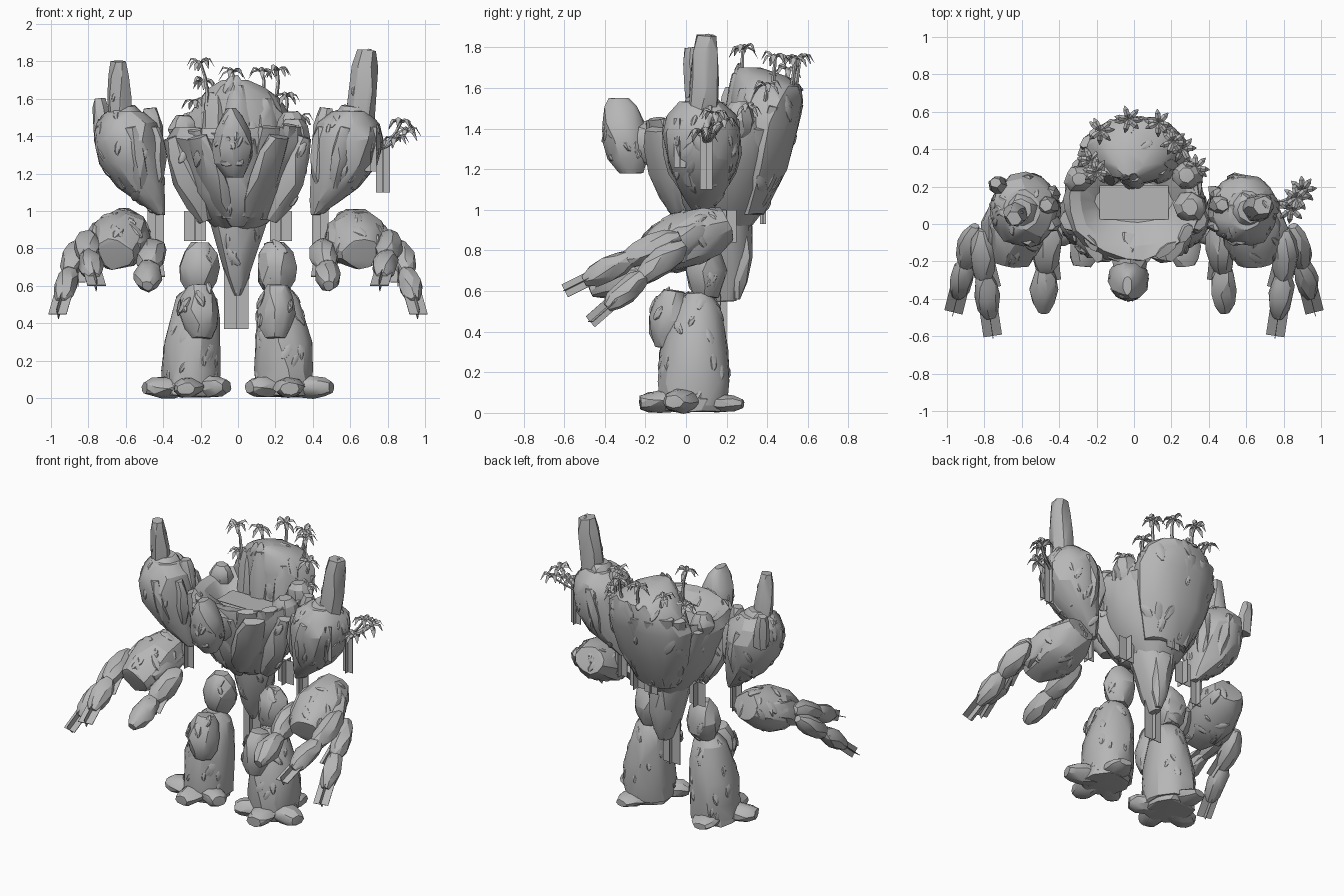
import bpy, bmesh, math, random
from mathutils import Vector, Matrix

if "Cube" in bpy.data.objects:
    bpy.data.objects.remove(bpy.data.objects["Cube"])

random.seed(7)


def material(name, col, alpha=1.0):
    m = bpy.data.materials.new(name)
    m.diffuse_color = (col, col, col, alpha)
    m.use_nodes = True
    m.node_tree.nodes["Principled BSDF"].inputs["Base Color"].default_value = m.diffuse_color
    return m


STONE = material("stone_grey", 0.47)
PLATE = material("hanging_grey", 0.47, 0.5)


def finish(name, bm, mat=STONE, smooth=True):
    bmesh.ops.recalc_face_normals(bm, faces=bm.faces)
    me = bpy.data.meshes.new(name)
    bm.to_mesh(me)
    bm.free()
    me.materials.append(mat)
    ob = bpy.data.objects.new(name, me)
    bpy.context.collection.objects.link(ob)
    if smooth:
        bpy.ops.object.select_all(action='DESELECT')
        ob.select_set(True)
        bpy.context.view_layer.objects.active = ob
        bpy.ops.object.shade_smooth_by_angle(angle=math.radians(24))
    return ob


def rock(name, rings, n=11, jit=0.1, hull=True, mat=None):
    """Rock from rings (z, cx, cy, rx, ry): a faceted hull or an open-topped loft."""
    bm = bmesh.new()
    loops = []
    for z, cx, cy, rx, ry in rings:
        off = random.random() if hull else 0
        loop = []
        for i in range(n):
            a = (i + off + random.uniform(-.2, .2)) * math.tau / n
            k = 1 + random.uniform(-jit, jit * .6)
            dz = random.uniform(-jit, jit) * min(rx, ry) * .6
            loop.append(bm.verts.new((cx + rx * k * math.cos(a), cy + ry * k * math.sin(a), z + dz)))
        loops.append(loop)
    if hull:
        bmesh.ops.convex_hull(bm, input=bm.verts)
        bmesh.ops.delete(bm, geom=[v for v in bm.verts if not v.link_faces], context='VERTS')
    else:
        for a, b in zip(loops, loops[1:]):
            for i in range(n):
                j = (i + 1) % n
                bm.faces.new((a[i], a[j], b[j], b[i]))
        bm.faces.new(loops[0])
        bm.faces.new(loops[-1])
    if mat:
        bm.transform(mat)
    return finish(name, bm)


def chunk(name, p0, p1, w, d, ends=(.5, .5), n=8, jit=.12):
    """Boulder stretched from p0 to p1, with end widths as fractions."""
    p0, p1 = Vector(p0), Vector(p1)
    v = p1 - p0
    L = v.length
    m = Matrix.Translation(p0) @ v.to_track_quat('Z', 'Y').to_matrix().to_4x4()
    prof = [(0, ends[0]), (.2, (ends[0] + 2) / 3), (.5, 1), (.8, (ends[1] + 2) / 3), (1, ends[1])]
    return rock(name, [(t * L, 0, 0, w * k, d * k) for t, k in prof], n, jit, True, m)


def crags(ob, count, size=.05):
    """Flat stone flakes scattered over a rock, standing slightly proud of it."""
    polys = [(p.center.copy(), p.normal.copy(), p.area) for p in ob.data.polygons]
    for c, nrm, _ in random.choices(polys, [p[2] for p in polys], k=count):
        t = (Vector((random.uniform(-.7, .7), random.uniform(-.7, .7), 1))).cross(nrm).cross(nrm).normalized()
        h = size * random.uniform(.6, 1.1)
        m = Matrix.Translation(c - nrm * .004) @ Matrix((t.cross(nrm), nrm, t)).transposed().to_4x4()
        rings = [(-h, 0, 0, h * .15, .003), (-h * .4, 0, 0, h * .5, .011), (h * .5, 0, 0, h * .45, .012),
                 (h, 0, 0, h * .15, .004)]
        rock(ob.name.split(".")[0] + "_flake", rings, 6, .2, True, m)


def hanging(name, p0, p1, w, d=.035):
    """Crossed thin sheets running from p0 to p1."""
    p0, p1 = Vector(p0), Vector(p1)
    v = p1 - p0
    m = Matrix.Translation((p0 + p1) / 2) @ v.to_track_quat('Z', 'Y').to_matrix().to_4x4()
    bm = bmesh.new()
    for sx, sy in ((w, .004), (.004, d)):
        bmesh.ops.create_cube(bm, matrix=m @ Matrix.Diagonal((sx, sy, v.length, 1)))
    finish(name, bm, PLATE, False)


def palm(name, base, top, size):
    base, top = Vector(base), Vector(top)
    bm = bmesh.new()
    # bent trunk
    loops = []
    for t in (0, .35, .7, 1):
        c = base.lerp(top, t) + Vector((.018 * math.sin(t * math.pi), 0, 0))
        r = .013 - .005 * t
        loops.append([bm.verts.new(c + Vector((r * math.cos(i * math.tau / 5), r * math.sin(i * math.tau / 5), 0)))
                      for i in range(5)])
    for a, b in zip(loops, loops[1:]):
        for i in range(5):
            bm.faces.new((a[i], a[(i + 1) % 5], b[(i + 1) % 5], b[i]))
    # drooping fronds
    for f in range(7):
        a = f * math.tau / 7 + random.uniform(-.3, .3)
        out, side = Vector((math.cos(a), math.sin(a), 0)), Vector((-math.sin(a), math.cos(a), 0))
        lift = random.uniform(-.1, .4)
        prev = None
        for t, h, w in ((0, 0, .06), (.35, .22 + lift * .4, .2), (.7, .08 + lift, .19), (1, -.5 + lift, .03)):
            c = top + out * t * size + Vector((0, 0, h * size))
            row = [bm.verts.new(c - side * w * size - Vector((0, 0, w * .6 * size))), bm.verts.new(c),
                   bm.verts.new(c + side * w * size - Vector((0, 0, w * .6 * size)))]
            if prev:
                for i in (0, 1):
                    bm.faces.new((prev[i], prev[i + 1], row[i + 1], row[i]))
            prev = row
    finish(name, bm, STONE, False)


# Torso: hollow bowl with a pool, back mound, ring of upright slabs
rock("torso_bowl", [(.86, 0, .2, .08, .08), (.97, 0, .15, .19, .22), (1.1, 0, .15, .28, .28), (1.25, 0, .15, .34, .32),
                    (1.38, 0, .14, .375, .35), (1.45, 0, .14, .36, .33), (1.43, 0, .13, .3, .26),
                    (1.34, 0, .12, .21, .11)], 22, .05, False)
bm = bmesh.new()
bmesh.ops.create_cube(bm, matrix=Matrix.Translation((0, .115, 1.37)) @ Matrix.Diagonal((.37, .18, .004, 1)))
finish("pool", bm, PLATE, False)
mound = rock("back_mound", [(.98, 0, .3, .16, .09), (1.2, 0, .36, .25, .14), (1.42, 0, .4, .3, .165),
                            (1.54, .01, .4, .27, .18), (1.61, .01, .4, .21, .17), (1.66, -.01, .36, .15, .13),
                            (1.7, -.02, .31, .07, .06)], 14, .08)
crags(mound, 30, .06)
for i in range(7):
    a = (i - 3) * .42
    c, s = math.sin(a), math.cos(a)
    chunk("back_slab", (.26 * c, .4 + .15 * s, 1.57 + random.uniform(-.06, .03)),
          (.14 * c, .3 + .09 * s, .97 + random.uniform(0, .1)), .075, .04, (.7, .4), 7)
for i in range(15):
    a = (i + .5) * math.tau / 15
    c, s = math.cos(a), math.sin(a)
    back = max(0, s)
    top = 1.43 + random.uniform(-.05, .03) + .08 * back ** 3
    low = .98 + random.uniform(-.03, .08)
    slab = chunk("torso_slab", (.345 * c, .14 + (.325 + .08 * back) * s, top),
                 (.17 * c, .15 + (.2 + .03 * back) * s, low), random.uniform(.075, .095), .04, (.7, .4), 7)
    crags(slab, 3, .04)
chunk("rim_boulder", (.3, .09, 1.31), (.3, .09, 1.49), .09, .09)
chunk("rim_boulder", (-.3, .24, 1.36), (-.29, .24, 1.51), .07, .08)
chunk("rim_boulder", (.29, .26, 1.35), (.28, .26, 1.53), .08, .09)
for x, y, z in ((0, .26, 1.67), (-.12, .29, 1.63), (.14, .3, 1.6)):
    chunk("mound_pillar", (x * 1.1, y - .02, 1.3), (x, y, z), .075, .06, (1, .6), 6)

# Chest slabs sloping to the waist, and the pelvis
for s in (-1, 1):
    crags(chunk("chest_slab", (s * .22, -.13, 1.4), (s * .06, -.03, .97), .12, .06, (.7, .35)), 5)
    crags(chunk("chest_side_slab", (s * .34, .02, 1.4), (s * .17, .06, .95), .09, .1, (.6, .4)), 4)
chunk("breast_slab", (-.02, -.13, 1.3), (0, .0, .92), .13, .07, (.7, .3))
pelvis = rock("pelvis", [(.55, 0, .2, .025, .05), (.66, 0, .19, .07, .1), (.8, 0, .19, .11, .13),
                         (.93, 0, .18, .15, .15), (1.0, 0, .18, .16, .15)], 9)
crags(pelvis, 10)
chunk("tail_stone", (0, .29, .98), (.01, .25, .56), .08, .06, (.6, .3))

# Head with brow, nose and jaw
head = rock("head", [(1.18, -.02, -.27, .05, .06), (1.25, -.03, -.29, .095, .1), (1.34, -.03, -.295, .115, .115),
                     (1.43, -.03, -.305, .095, .11), (1.51, -.03, -.32, .055, .085), (1.55, -.035, -.33, .025, .05)],
            10, .06)
crags(head, 8, .035)
chunk("neck", (-.02, -.08, 1.3), (-.03, -.26, 1.36), .11, .11, (1, .7))
chunk("nose", (-.03, -.385, 1.4), (-.03, -.4, 1.33), .022, .022, (.4, .8), 6)
for s in (-1, 1):
    chunk("brow", (-.03 + s * .01, -.4, 1.39), (-.03 + s * .09, -.345, 1.35), .02, .022, (.8, .5), 6)
chunk("jaw", (-.09, -.36, 1.26), (.03, -.36, 1.26), .028, .03, (.6, .6), 6)

for s in (-1, 1):
    # Shoulder egg leaning inward, with slabs and a domed crown
    egg = rock("shoulder", [(.98, s * .415, .08, .025, .04), (1.05, s * .465, .08, .08, .09),
                            (1.13, s * .525, .08, .125, .14), (1.25, s * .575, .08, .175, .18),
                            (1.38, s * .59, .075, .19, .2), (1.47, s * .59, .075, .165, .175),
                            (1.53, s * .6, .075, .1, .11)], 12, .07)
    crags(egg, 30)
    for i in range(6):
        a = (i + .5) * math.tau / 6
        c, q = math.cos(a), math.sin(a)
        chunk("shoulder_slab", (s * (.585 + .135 * c), .075 + .145 * q, 1.45),
              (s * (.53 + .09 * c), .08 + .1 * q, 1.12), .085, .055, (.6, .4), 7)
    chunk("crown_stone", (s * .6, .08, 1.4), (s * .61, .07, 1.56), .1, .11, (1, .6), 8)
    chunk("shoulder_inner_stone", (s * .45, .1, 1.34), (s * .47, .1, 1.55), .055, .06, (.8, .6), 6)

    # Forearm boulder
    crags(chunk("forearm", (s * .6, .2, .93), (s * .66, -.2, .77), .17, .145, (.6, .6), 12), 24)
    chunk("forearm_slab", (s * .71, .1, .92), (s * .77, -.14, .77), .085, .085, (.5, .6))
    chunk("forearm_slab", (s * .54, .12, .92), (s * .56, -.16, .8), .09, .09, (.5, .5))

    # Fingers and thumb, each a chain of two stones
    for name, pts, w in (("outer_finger", [(.85, -.01, .83), (.905, -.23, .66), (.945, -.39, .52)], .07),
                         ("inner_finger", [(.81, -.03, .87), (.8, -.3, .75), (.77, -.5, .65)], .075),
                         ("thumb", [(.44, -.01, .83), (.48, -.26, .69), (.485, -.47, .6)], .08)):
        p = [Vector((s * x, y, z)) for x, y, z in pts]
        chunk(name, p[0], p[1].lerp(p[0], .05), w, w, (.35, .6))
        chunk(name + "_tip", p[1].lerp(p[0], .1), p[2], w * .95, w * .9, (.6, .4))
        if name != "thumb":
            d = (p[2] - p[1]).normalized()
            hanging(name + "_sheet", p[1], p[2] + d * .11, .1, .07)
        hanging(name + "_root_sheet", p[0].lerp(p[1], .3), p[1] + Vector((-s * .05, -.04, -.04)), .08, .06)

    # Leg: thigh, kneecap, shin
    crags(chunk("thigh", (s * .21, .1, .57), (s * .2, .1, .83), .1, .11, (.6, .45), 10), 6)
    crags(chunk("kneecap", (s * .21, -.06, .6), (s * .2, -.1, .32), .11, .105, (.55, .5), 10), 6)
    shin = rock("shin", [(.04, s * .25, .04, .155, .17), (.15, s * .25, .04, .16, .18), (.3, s * .245, .04, .155, .17),
                         (.43, s * .225, .05, .13, .145), (.53, s * .22, .06, .11, .105),
                         (.59, s * .22, .06, .06, .06)], 12, .06)
    crags(shin, 26)

    # Foot: sole and four splayed toes
    rock("sole", [(.01, s * .26, .03, .15, .16), (.07, s * .26, .03, .155, .17), (.1, s * .25, .03, .13, .15)], 10)
    chunk("outer_toe", (s * .3, .0, .06), (s * .5, -.06, .055), .09, .06, (.9, .55))
    chunk("front_toe", (s * .26, -.04, .06), (s * .28, -.225, .05), .085, .055, (.9, .6))
    chunk("inner_toe", (s * .22, -.02, .06), (s * .06, -.12, .06), .08, .06, (.9, .6))
    chunk("heel_toe", (s * .27, .08, .05), (s * .3, .28, .045), .09, .045, (.9, .5))

    # Hanging sheets below torso and shoulders
    hanging("waist_sheet", (s * .23, .2, 1.0), (s * .23, .2, .84), .12, .1)
    hanging("arm_sheet", (s * .44, .08, 1.08), (s * .44, .08, .82), .09, .08)

for name, x, y, z0, z1, w, d in (("flank", .33, .1, 1.4, 1.2, .08, .06), ("pelvis", -.01, .17, .75, .37, .13, .06),
                                 ("back", 0, .38, 1.15, .93, .1, .03), ("shoulder", .775, .1, 1.38, 1.1, .075, .06),
                                 ("front_shoulder", .71, -.03, 1.45, 1.21, .06, .06)):
    hanging(name + "_sheet", (x, y, z0), (x, y, z1), w, d)

# Shoulder spires
crags(chunk("tall_spire", (.645, .08, 1.42), (.69, .1, 1.86), .075, .08, (1, .7), 6, .06), 4, .035)
crags(chunk("short_spire", (-.63, .07, 1.42), (-.64, .03, 1.8), .065, .06, (1, .65), 6, .06), 4, .035)
chunk("outer_stone", (-.72, .2, 1.38), (-.74, .22, 1.6), .05, .05, (1, .6), 6)

# Palms on the mound and on one shoulder
for x, y, z, h in ((-.2, .28, 1.79, .25), (-.03, .56, 1.74, .16), (.13, .54, 1.74, .16), (.21, .44, 1.75, .2),
                   (.26, .4, 1.61, .14), (.33, .3, 1.5, .12), (-.23, .34, 1.58, .14), (-.18, .5, 1.69, .14)):
    palm("palm", (x * .85, y * .96, z - h), (x, y, z), .075)
for x, y, z in ((.87, .14, 1.47), (.84, .08, 1.38), (.9, .18, 1.42)):
    palm("shoulder_palm", (.74, .1, 1.32), (x, y, z), .078)
